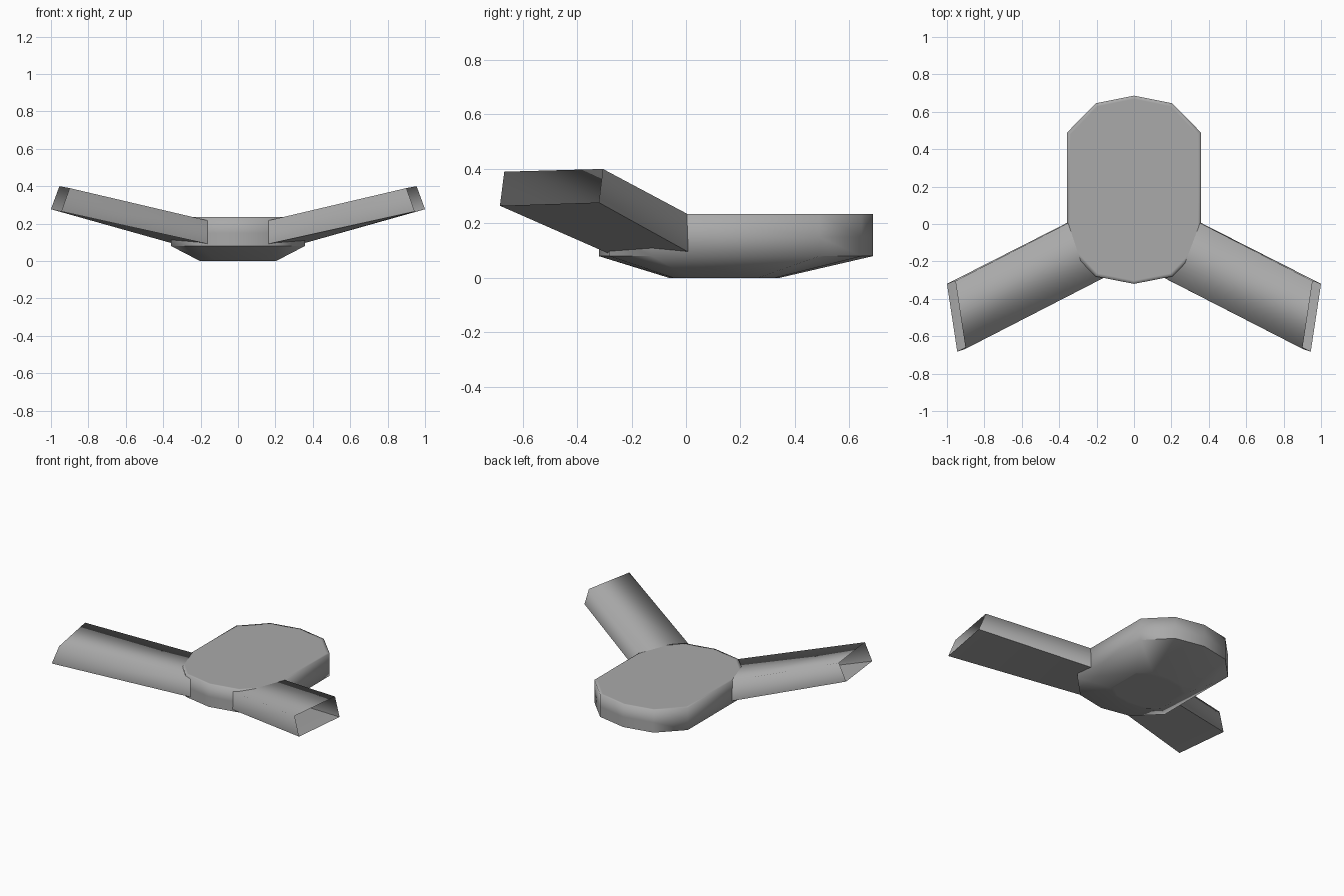
import bpy, bmesh
from mathutils import Vector

if "Cube" in bpy.data.objects:
    bpy.data.objects.remove(bpy.data.objects["Cube"])

grey = bpy.data.materials.new("plain grey")
grey.use_nodes = True
colour = (0.4, 0.4, 0.4, 1)
grey.diffuse_color = colour
grey.node_tree.nodes["Principled BSDF"].inputs["Base Color"].default_value = colour


def loft(name, rings, caps, is_sharp):
    """Skin closed rings of points into one smooth object with chosen sharp edges."""
    bm = bmesh.new()
    loops = [[bm.verts.new(p) for p in ring] for ring in rings]
    for a, b in zip(loops, loops[1:]):
        n = len(a)
        for i in range(n):
            j = (i + 1) % n
            bm.faces.new((a[i], a[j], b[j], b[i]))
    if caps:
        bm.faces.new(loops[0][::-1])
        bm.faces.new(loops[-1])
        bmesh.ops.recalc_face_normals(bm, faces=bm.faces)
    for f in bm.faces:
        f.smooth = True
    bm.verts.index_update()
    for e in bm.edges:
        e.smooth = not is_sharp(e)
    mesh = bpy.data.meshes.new(name)
    bm.to_mesh(mesh)
    bm.free()
    mesh.materials.append(grey)
    obj = bpy.data.objects.new(name, mesh)
    bpy.context.collection.objects.link(obj)
    return obj


# Body: long ten-sided hull with a tapered underside
half = [(0, 0.686), (0.205, 0.645), (0.357, 0.49),
        (0.357, -0.125), (0.205, -0.28), (0, -0.32)]
outline = half + [(-x, y) for x, y in half[-2:0:-1]]
mid_y = 0.183


def body_ring(z, sx=1, sy=1, centre=mid_y):
    return [(x * sx, centre + (y - mid_y) * sy, z) for x, y in outline]


def end_rim(e):
    a, b = (v.co for v in e.verts)
    return max(abs(a.z - 0.08), abs(b.z - 0.08)) < 0.001 and abs(a.y - b.y) < 0.3


rings = [body_ring(0, 0.53, 0.36, 0.14), body_ring(0, 0.57, 0.4, 0.14),
         body_ring(0.08), body_ring(0.15), body_ring(0.235),
         body_ring(0.235, 0.95, 0.965)]
loft("body", rings, True, end_rim)

# Arms: open rectangular tubes rising outward and forward
tip = [(0.955, -0.305, 0.40), (0.90, -0.667, 0.39),
       (0.945, -0.683, 0.265), (1.0, -0.32, 0.277)]
root = [(0.357, 0.003, 0.236), (0.16, -0.287, 0.216),
        (0.155, -0.285, 0.09), (0.37, 0.0, 0.10)]
inner = [Vector(p) + Vector((-0.08, 0.05, -0.02)) for p in root]

for side, name in ((1, "left_arm"), (-1, "right_arm")):
    rings = [[(side * x, y, z) for x, y, z in ring] for ring in (inner, root, tip)]
    if side > 0:
        rings = [ring[::-1] for ring in rings]
    # lower lengthwise edges stay crisp
    low = (2, 3) if side < 0 else (0, 1)
    loft(name, rings, False,
         lambda e: all(v.index % 4 in low for v in e.verts)
         and e.verts[0].index % 4 == e.verts[1].index % 4)
